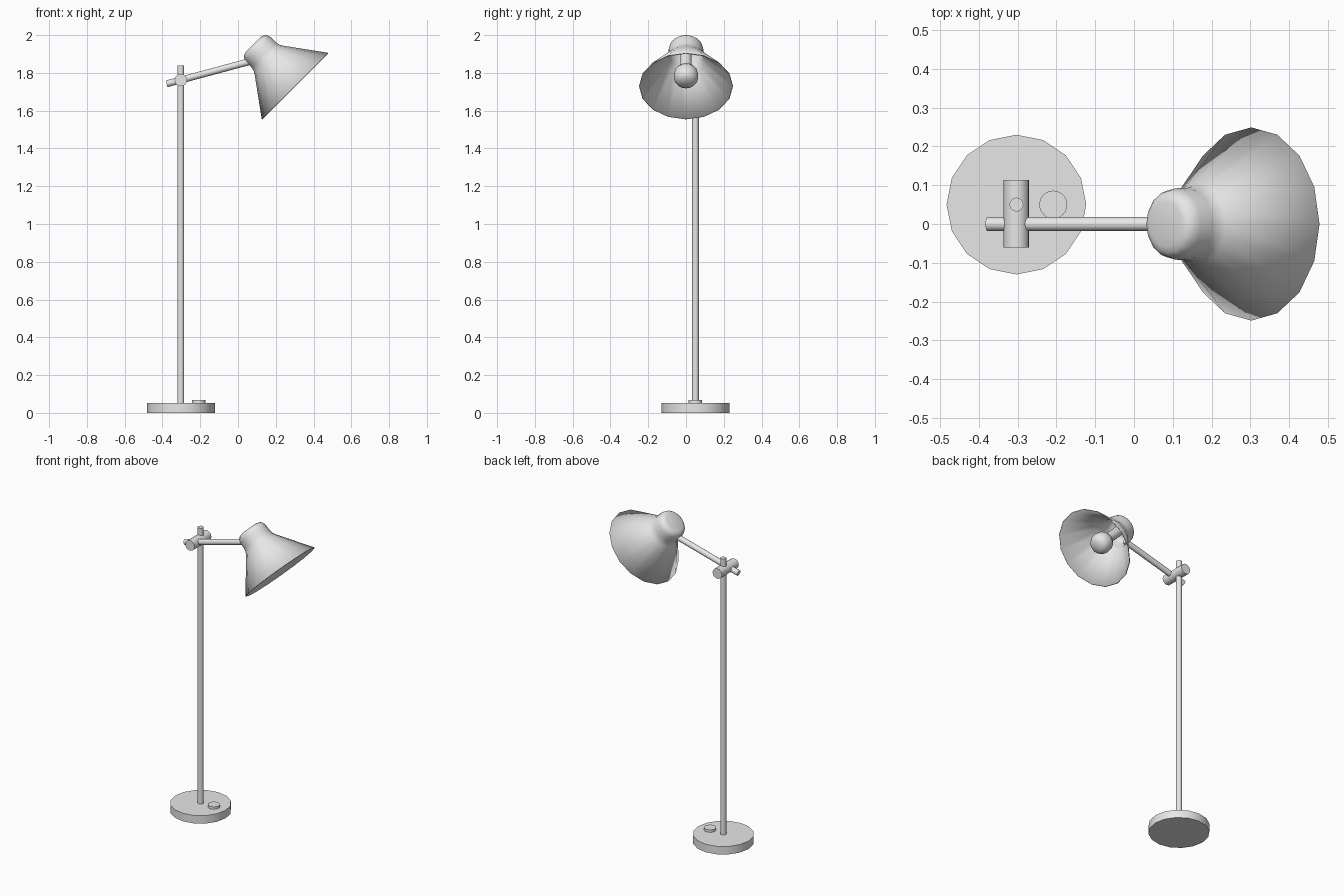
import bpy
import bmesh
from math import cos, sin, pi, radians
from mathutils import Vector

cube = bpy.data.objects.get("Cube")
if cube:
    bpy.data.objects.remove(cube, do_unlink=True)

grey = bpy.data.materials.new("light_grey")
grey.use_nodes = True
grey.diffuse_color = (0.8, 0.8, 0.8, 1)
grey.node_tree.nodes["Principled BSDF"].inputs["Base Color"].default_value = (0.8, 0.8, 0.8, 1)


def lathe(name, profile, origin, axis=(0, 0, 1), sides=16):
    """Revolve (radius, height) points about an axis, listed from bottom to top."""
    bm = bmesh.new()
    rings = [[bm.verts.new((r * cos(2 * pi * j / sides), r * sin(2 * pi * j / sides), h))
              for j in range(sides)] for r, h in profile]
    for low, high in zip(rings, rings[1:]):
        for j in range(sides):
            k = (j + 1) % sides
            bm.faces.new((low[j], low[k], high[k], high[j]))
    bmesh.ops.remove_doubles(bm, verts=bm.verts, dist=1e-5)
    mesh = bpy.data.meshes.new(name)
    bm.to_mesh(mesh)
    bm.free()
    mesh.materials.append(grey)
    obj = bpy.data.objects.new(name, mesh)
    bpy.context.collection.objects.link(obj)
    obj.location = origin
    obj.rotation_mode = 'QUATERNION'
    obj.rotation_quaternion = Vector((0, 0, 1)).rotation_difference(Vector(axis))
    bpy.ops.object.select_all(action='DESELECT')
    obj.select_set(True)
    bpy.context.view_layer.objects.active = obj
    bpy.ops.object.shade_smooth_by_angle(angle=radians(50))
    return obj


def rod(name, start, end, radius, sides=16):
    """Capped cylinder between two points."""
    axis = Vector(end) - Vector(start)
    length = axis.length
    return lathe(name, [(0, 0), (radius, 0), (radius, length), (0, length)],
                 start, axis.normalized(), sides)


# Base, switch and upright
px, py = -0.303, 0.05
rod("base", (px, py, 0), (px, py, 0.052), 0.18)
rod("switch_button", (px + 0.095, py, 0.05), (px + 0.095, py, 0.068), 0.036, 24)
rod("pole", (px, py, 0.05), (px, py, 1.84), 0.018)

# Pivot and sloping arm
rod("pivot", (px, -0.06, 1.762), (px, 0.113, 1.762), 0.033)
rod("arm", (-0.378, 0, 1.742), (0.07, 0, 1.862), 0.018)

# Tilted shade: open cone with a rounded cap
rim_centre = (0.302, 0, 1.73)
tilt = Vector((-1, 0, 1)).normalized()
shade = lathe("shade", [(0.249, 0), (0.106, 0.197), (0.097, 0.213), (0.093, 0.235),
                        (0.092, 0.275), (0.086, 0.295), (0.075, 0.307),
                        (0.058, 0.312), (0, 0.313)], rim_centre, tilt)
shell = shade.modifiers.new("thickness", 'SOLIDIFY')
shell.thickness = 0.005
shell.offset = -1

# Bulb and its neck inside the shade
lathe("bulb", [(0, 0.02), (0.035, 0.024), (0.053, 0.036), (0.063, 0.055), (0.065, 0.08),
               (0.061, 0.104), (0.048, 0.124), (0.032, 0.136), (0.03, 0.15),
               (0.03, 0.308)], rim_centre, tilt)
